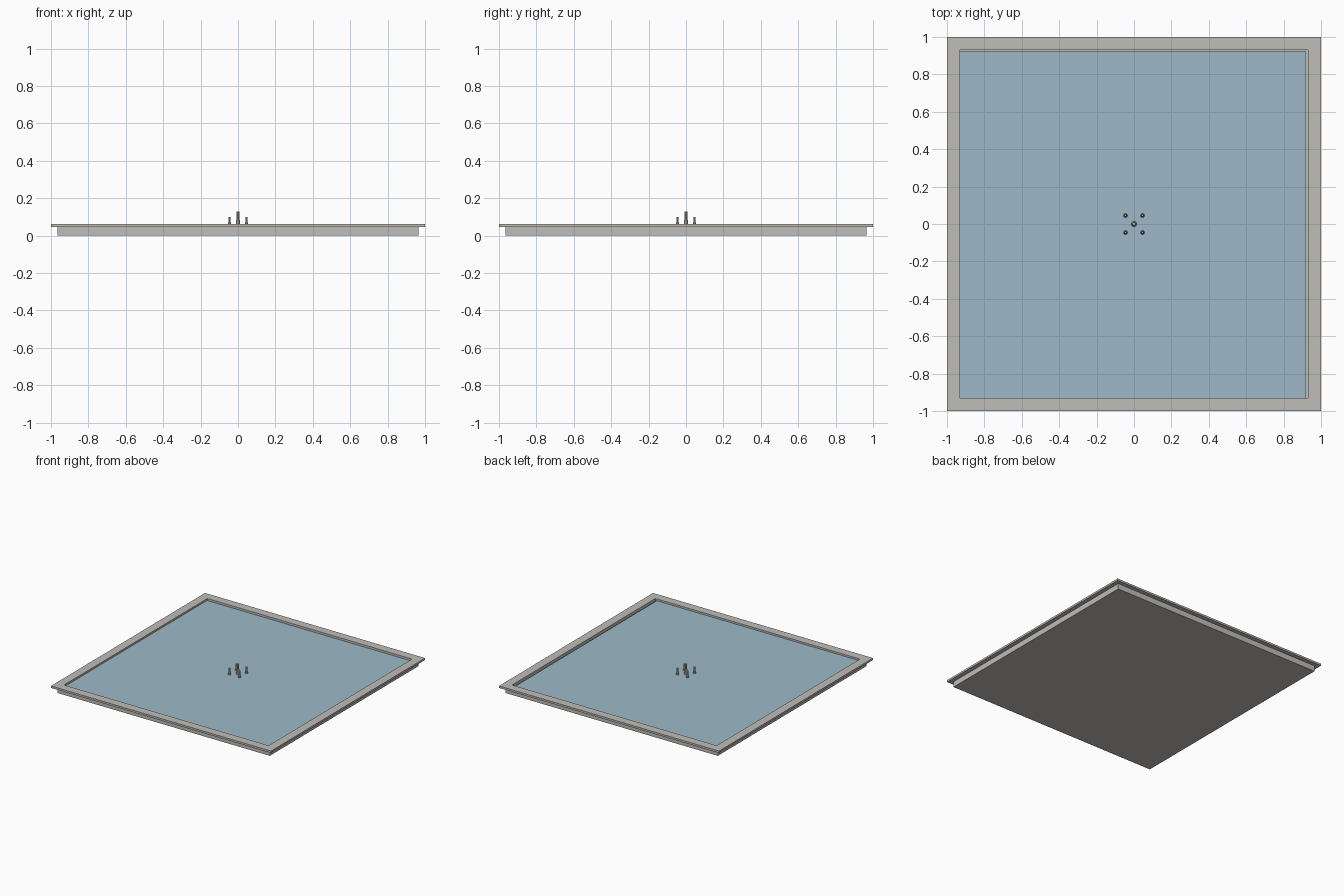
import bpy, bmesh, math

if "Cube" in bpy.data.objects:
    bpy.data.objects.remove(bpy.data.objects["Cube"])


def material(name, rgb):
    m = bpy.data.materials.new(name)
    m.diffuse_color = (*rgb, 1)
    m.use_nodes = True
    m.node_tree.nodes["Principled BSDF"].inputs["Base Color"].default_value = m.diffuse_color
    return m


stone = material("stone grey", (0.53, 0.51, 0.48))
blue = material("water blue", (0.337, 0.485, 0.578))
metal = material("nozzle grey", (0.50, 0.48, 0.46))


def loft(name, profile, sides, mat, loc=(0, 0, 0), closed=False):
    """Sweep a (radius, height) profile round z; squares use the half width."""
    bm = bmesh.new()
    scale = math.sqrt(2) if sides == 4 else 1
    rings = []
    for r, z in profile:
        angles = [math.tau * (i + 0.5) / sides for i in range(sides)]
        rings.append([bm.verts.new((r * scale * math.cos(a), r * scale * math.sin(a), z))
                      for a in angles])
    pairs = list(zip(rings, rings[1:]))
    if closed:
        pairs.append((rings[-1], rings[0]))
    else:
        bm.faces.new(rings[0])
        bm.faces.new(rings[-1])
    for a, b in pairs:
        for i in range(sides):
            j = (i + 1) % sides
            bm.faces.new((a[i], a[j], b[j], b[i]))
    bmesh.ops.recalc_face_normals(bm, faces=bm.faces)
    mesh = bpy.data.meshes.new(name)
    bm.to_mesh(mesh)
    bm.free()
    mesh.materials.append(mat)
    ob = bpy.data.objects.new(name, mesh)
    ob.location = loc
    bpy.context.collection.objects.link(ob)
    return ob


# Hollow square basin with a floor
loft("basin", [(0.965, 0), (0.965, 0.046), (0.93, 0.046), (0.93, 0.02)], 4, stone)

# Overhanging flat rim
loft("rim", [(1, 0.046), (1, 0.062), (0.93, 0.062), (0.93, 0.046)], 4, stone, closed=True)

# Water sheet, slightly short of the right and back walls
water = loft("water", [(1, 0.040), (1, 0.047)], 4, blue, (-0.0065, -0.002, 0))
water.scale = (0.9235, 0.928, 1)

# Fountain nozzles: flared foot with a straight pipe, centre one taller
nozzle = [(0.017, 0.030), (0.010, 0.085), (0.0085, 0.087), (0.0085, 0.130)]
loft("centre_nozzle", nozzle, 8, metal)
small = [(0.013, 0.030), (0.008, 0.068), (0.007, 0.070), (0.007, 0.100)]
for x in (-1, 1):
    for y in (-1, 1):
        loft("corner_nozzle", small, 8, metal, (x * 0.0455, y * 0.0455, 0))
